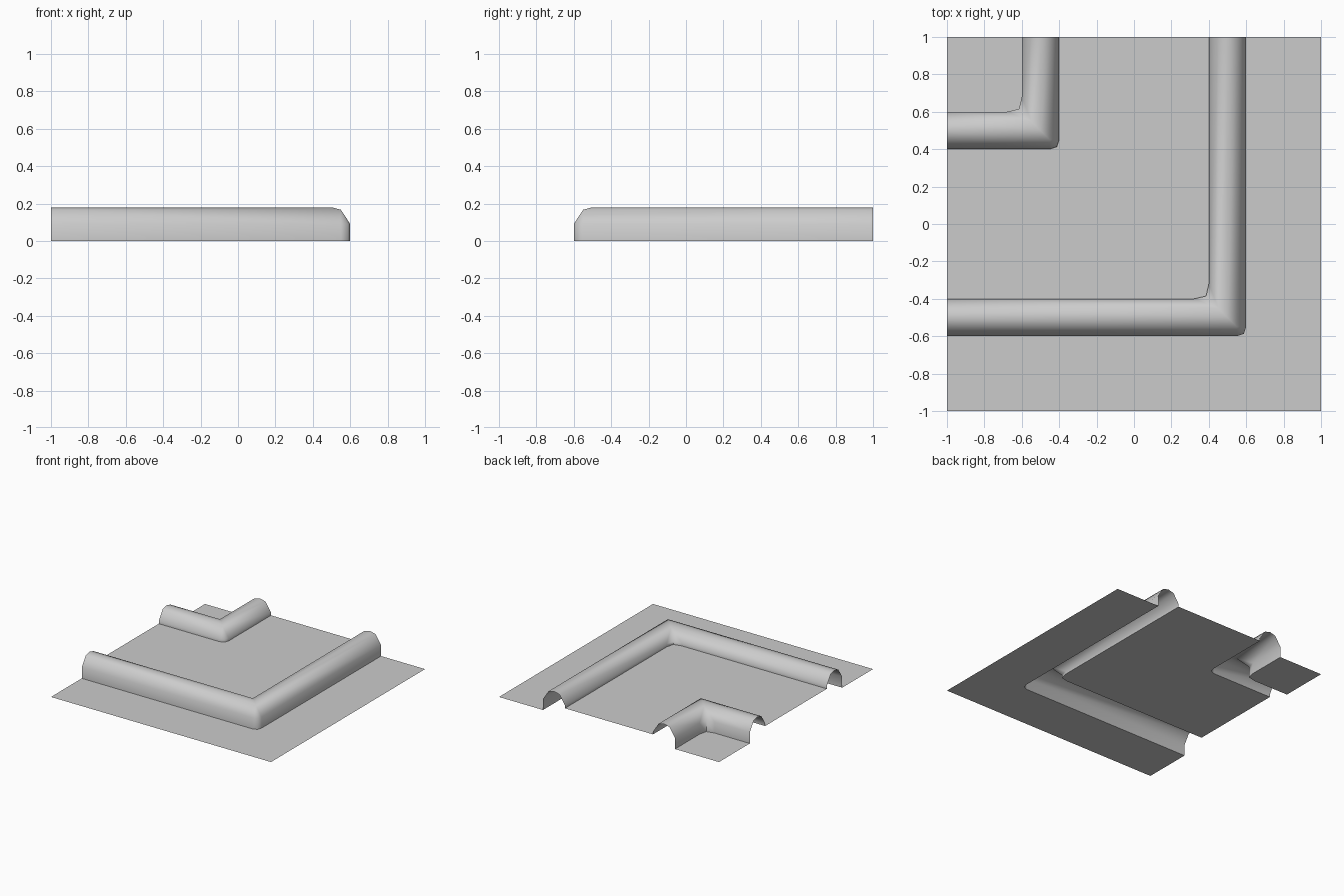
import bpy, bmesh, math

if "Cube" in bpy.data.objects:
    bpy.data.objects.remove(bpy.data.objects["Cube"])

MID = 0.067  # height of the raised plate between the two ridges


def ridge(centre, z_in, z_out):
    """Ridge section rows: (diagonal position, height, corner cut, diagonal inset)."""
    section = [(-0.1, z_in, 0.08, 0.015), (-0.1, 0.09, 0.08, 0.015), (-0.05, 0.167, 0, 0),
               (0, 0.18, 0, 0),
               (0.05, 0.167, 0, 0), (0.1, 0.09, 0.05, 0.013), (0.1, z_out, 0.05, 0.013)]
    return [(centre + d, z, c, m) for d, z, c, m in section]


# Diagonal section: low plate, small ridge, raised plate, large ridge, low plate
rows = [(-1, 0, 0, 0)] + ridge(-0.5, 0, MID) + ridge(0.5, MID, 0) + [(1, 0, 0, 0)]

# Each row is an L-shaped path around the back left corner with a rounded bend
bm = bmesh.new()
grid = []
for t, z, c, m in rows:
    path = [(-1, -t), (t - c, -t), (t - m, -t + m), (t, -t + c), (t, 1)]
    grid.append([bm.verts.new((x, y, z)) for x, y in path])
for a, b in zip(grid, grid[1:]):
    for j in range(4):
        bm.faces.new((a[j], b[j], b[j + 1], a[j + 1]))
bmesh.ops.remove_doubles(bm, verts=bm.verts, dist=0.0005)

mesh = bpy.data.meshes.new("ridged_tile")
bm.to_mesh(mesh)
bm.free()
tile = bpy.data.objects.new("ridged_tile", mesh)
bpy.context.collection.objects.link(tile)

# Smooth ridges, crisp base lines
bpy.context.view_layer.objects.active = tile
tile.select_set(True)
bpy.ops.object.shade_smooth_by_angle(angle=math.radians(60))
